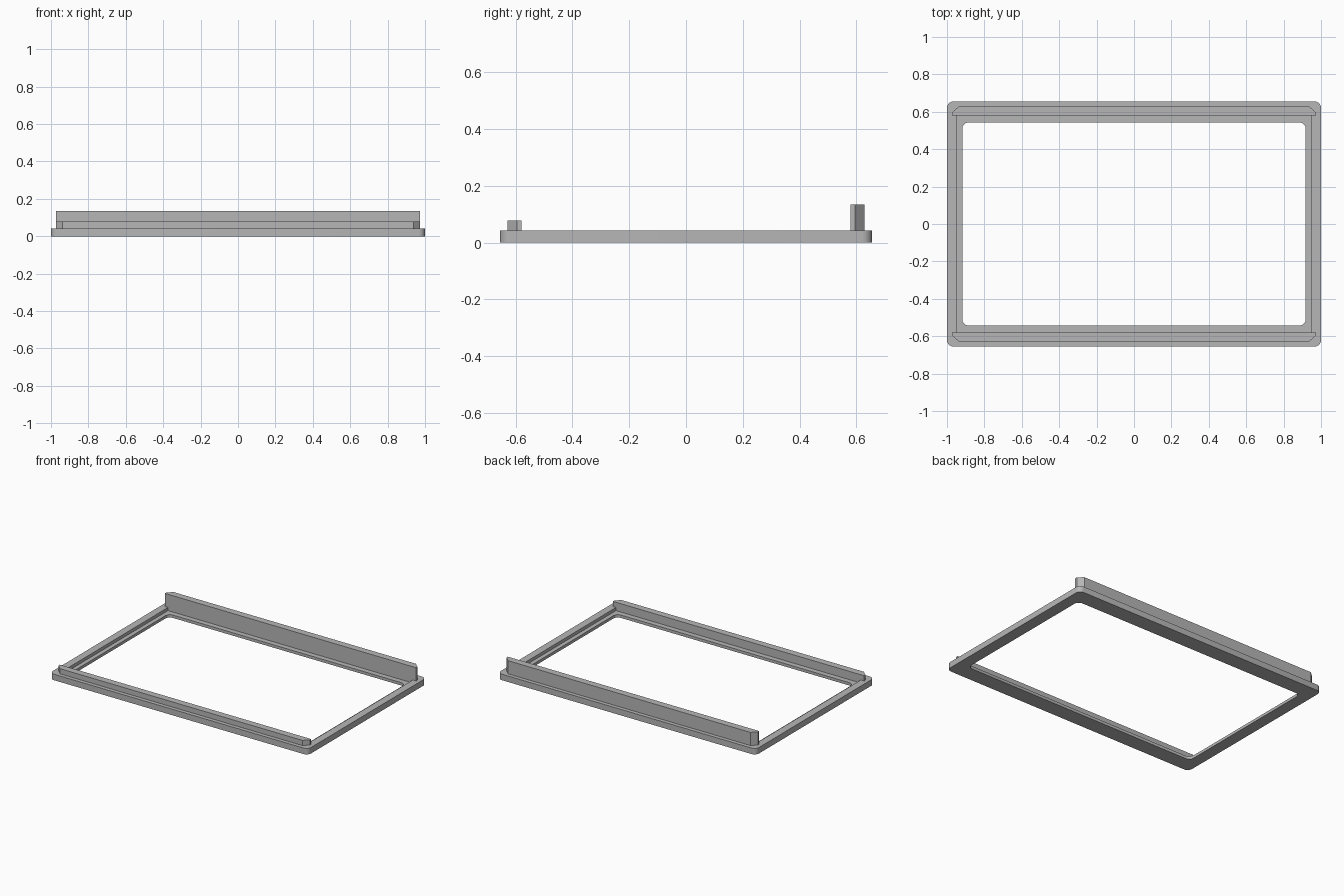
import bpy, bmesh, math

if "Cube" in bpy.data.objects:
    bpy.data.objects.remove(bpy.data.objects["Cube"])

grey = bpy.data.materials.new("plain grey")
grey.diffuse_color = (0.47, 0.47, 0.47, 1)
grey.use_nodes = True
grey.node_tree.nodes["Principled BSDF"].inputs["Base Color"].default_value = grey.diffuse_color


def make_object(name, bm):
    bmesh.ops.remove_doubles(bm, verts=bm.verts, dist=0.0001)
    bmesh.ops.recalc_face_normals(bm, faces=bm.faces)
    mesh = bpy.data.meshes.new(name)
    bm.to_mesh(mesh)
    bm.free()
    mesh.materials.append(grey)
    obj = bpy.data.objects.new(name, mesh)
    bpy.context.collection.objects.link(obj)
    bpy.ops.object.select_all(action='DESELECT')
    bpy.context.view_layer.objects.active = obj
    obj.select_set(True)
    bpy.ops.object.shade_smooth_by_angle(angle=math.radians(30))
    return obj


def rounded_loop(bm, hx, hy, r, z, seg=6):
    """Rounded rectangle of verts, always the same count."""
    verts = []
    for q, (sx, sy) in enumerate([(1, 1), (-1, 1), (-1, -1), (1, -1)]):
        for i in range(seg + 1):
            a = math.pi / 2 * (q + i / seg)
            verts.append(bm.verts.new((sx * (hx - r) + r * math.cos(a),
                                       sy * (hy - r) + r * math.sin(a), z)))
    return verts


# Frame: rounded outer edge, square rebate on top, rounded opening
TOP, FLOOR = 0.042, 0.02
bm = bmesh.new()
loops = [rounded_loop(bm, *p) for p in [
    (1.0, 0.655, 0.035, 0), (1.0, 0.655, 0.035, TOP),
    (0.948, 0.58, 0, TOP), (0.948, 0.58, 0, FLOOR),
    (0.918, 0.543, 0.035, FLOOR), (0.918, 0.543, 0.035, 0)]]
for a, b in zip(loops, loops[1:] + loops[:1]):
    n = len(a)
    for i in range(n):
        j = (i + 1) % n
        bm.faces.new((a[i], a[j], b[j], b[i]))
make_object("frame", bm)


# Rails: bars with the outer corners cut off
def rail(name, side, height):
    outline = [(-0.973, 0.58), (0.973, 0.58), (0.973, 0.595),
               (0.938, 0.628), (-0.938, 0.628), (-0.973, 0.595)]
    bm = bmesh.new()
    face = bm.faces.new([bm.verts.new((x, side * y, TOP)) for x, y in outline])
    ext = bmesh.ops.extrude_face_region(bm, geom=[face], use_keep_orig=True)
    top = [v for v in ext["geom"] if isinstance(v, bmesh.types.BMVert)]
    bmesh.ops.translate(bm, verts=top, vec=(0, 0, height - TOP))
    make_object(name, bm)


rail("front_rail", -1, 0.078)
rail("back_rail", 1, 0.134)
